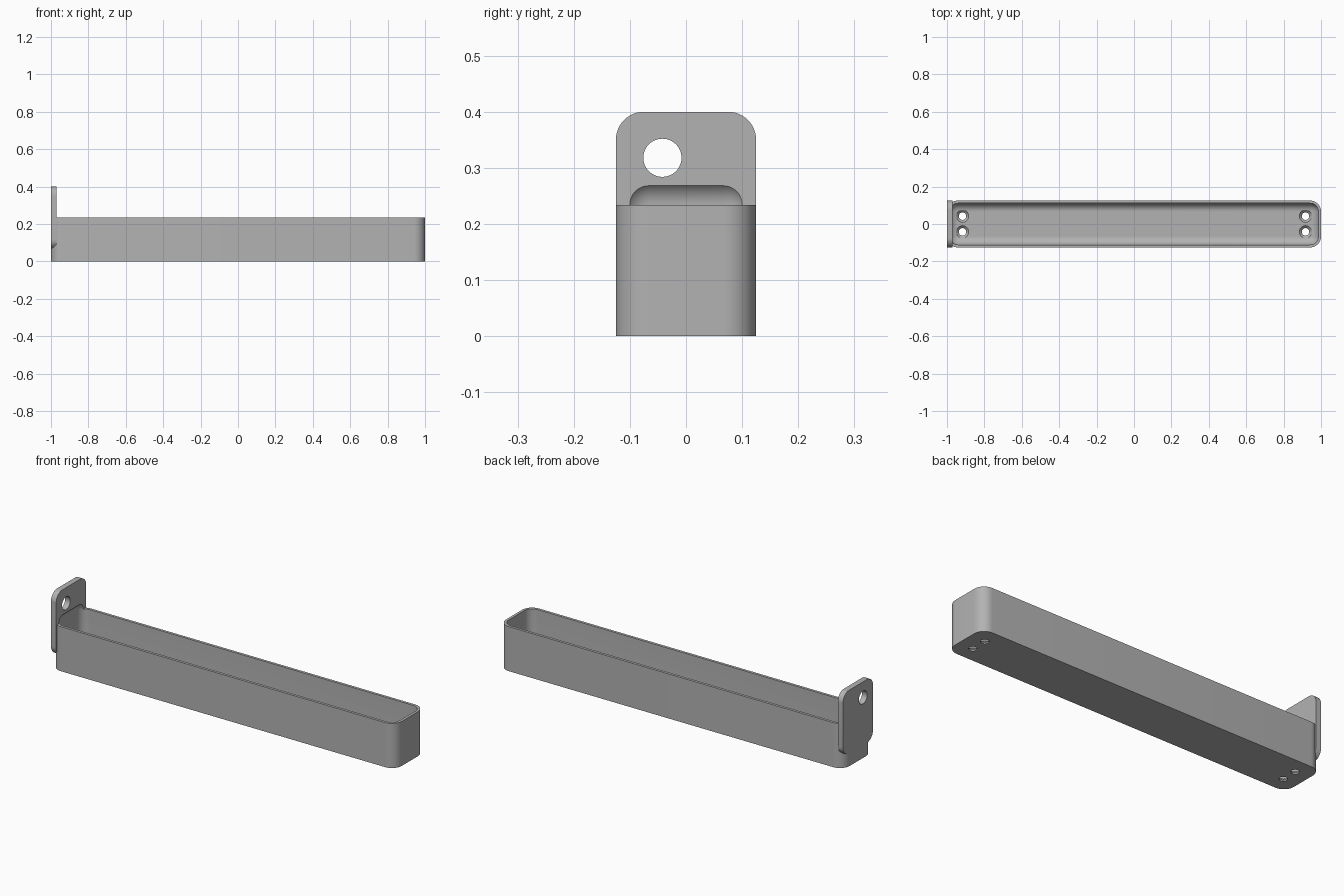
import bpy, bmesh, math
from mathutils import Matrix, Vector

cube = bpy.data.objects.get("Cube")
if cube:
    bpy.data.objects.remove(cube, do_unlink=True)

HALF_W, TRAY_H, TAB_T = 0.125, 0.234, 0.03
WALL, FLOOR = 0.014, 0.02
OUTER_R, INNER_R = 0.058, 0.045

grey = bpy.data.materials.new("plain grey")
grey.use_nodes = True
grey.diffuse_color = (0.45, 0.45, 0.45, 1)
grey.node_tree.nodes["Principled BSDF"].inputs["Base Color"].default_value = grey.diffuse_color


def rounded_box(name, low, high, radius, axis=None):
    """Box with the edges along one axis rounded, or every edge if axis is None."""
    low, high = Vector(low), Vector(high)
    bm = bmesh.new()
    bmesh.ops.create_cube(bm, size=1)
    bmesh.ops.scale(bm, vec=high - low, verts=bm.verts)
    bmesh.ops.translate(bm, vec=(low + high) / 2, verts=bm.verts)
    edges = [e for e in bm.edges if axis is None
             or abs((e.verts[0].co - e.verts[1].co).normalized()[axis]) > 0.9]
    bmesh.ops.bevel(bm, geom=edges, offset=radius, segments=12,
                    profile=0.5, affect='EDGES')
    return finish(bm, name)


def cone(name, location, r_low, r_high, depth, axis='Z'):
    """Round cutter centred on a location."""
    bm = bmesh.new()
    turn = Matrix.Rotation(math.pi / 2, 4, 'Y') if axis == 'X' else Matrix()
    bmesh.ops.create_cone(bm, cap_ends=True, segments=48, radius1=r_low, radius2=r_high,
                          depth=depth, matrix=Matrix.Translation(location) @ turn)
    return finish(bm, name)


def finish(bm, name):
    bmesh.ops.recalc_face_normals(bm, faces=bm.faces)
    mesh = bpy.data.meshes.new(name)
    bm.to_mesh(mesh)
    bm.free()
    mesh.materials.append(grey)
    obj = bpy.data.objects.new(name, mesh)
    bpy.context.collection.objects.link(obj)
    return obj


def combine(target, other, operation):
    """Apply a boolean and remove the helper."""
    mod = target.modifiers.new("combine", 'BOOLEAN')
    mod.operation, mod.solver, mod.object = operation, 'EXACT', other
    bpy.context.view_layer.objects.active = target
    bpy.ops.object.modifier_apply(modifier=mod.name)
    bpy.data.objects.remove(other, do_unlink=True)


# Tray body with rounded upright corners
tray = rounded_box("tray_with_hanging_tab", (-1, -HALF_W, 0), (1, HALF_W, TRAY_H), OUTER_R, axis=2)

# Upright hanging tab, flush with the end of the tray
tab = rounded_box("tab", (-1, -HALF_W, 0.067), (-1 + TAB_T, HALF_W, 0.4), 0.05, axis=0)
combine(tray, tab, 'UNION')

# Cavity, rounded all over, which also hollows the tab a little above the rim
cavity = rounded_box("cavity", (WALL - 1, WALL - HALF_W, FLOOR),
                     (1 - WALL, HALF_W - WALL, TRAY_H + INNER_R), INNER_R)
combine(tray, cavity, 'DIFFERENCE')

# Countersunk screw holes in the floor
for x in (-0.917, 0.917):
    for y in (-0.042, 0.042):
        combine(tray, cone("screw_hole", (x, y, 0), 0.02, 0.02, 0.2), 'DIFFERENCE')
        combine(tray, cone("countersink", (x, y, FLOOR), 0.019, 0.047, 0.028), 'DIFFERENCE')

# Hole through the tab
combine(tray, cone("tab_hole", (-1, -0.042, 0.318), 0.034, 0.034, 0.2, 'X'), 'DIFFERENCE')

# Smooth curves, sharp edges
bpy.ops.object.select_all(action='DESELECT')
tray.select_set(True)
bpy.context.view_layer.objects.active = tray
bpy.ops.object.shade_smooth_by_angle(angle=math.radians(30))
